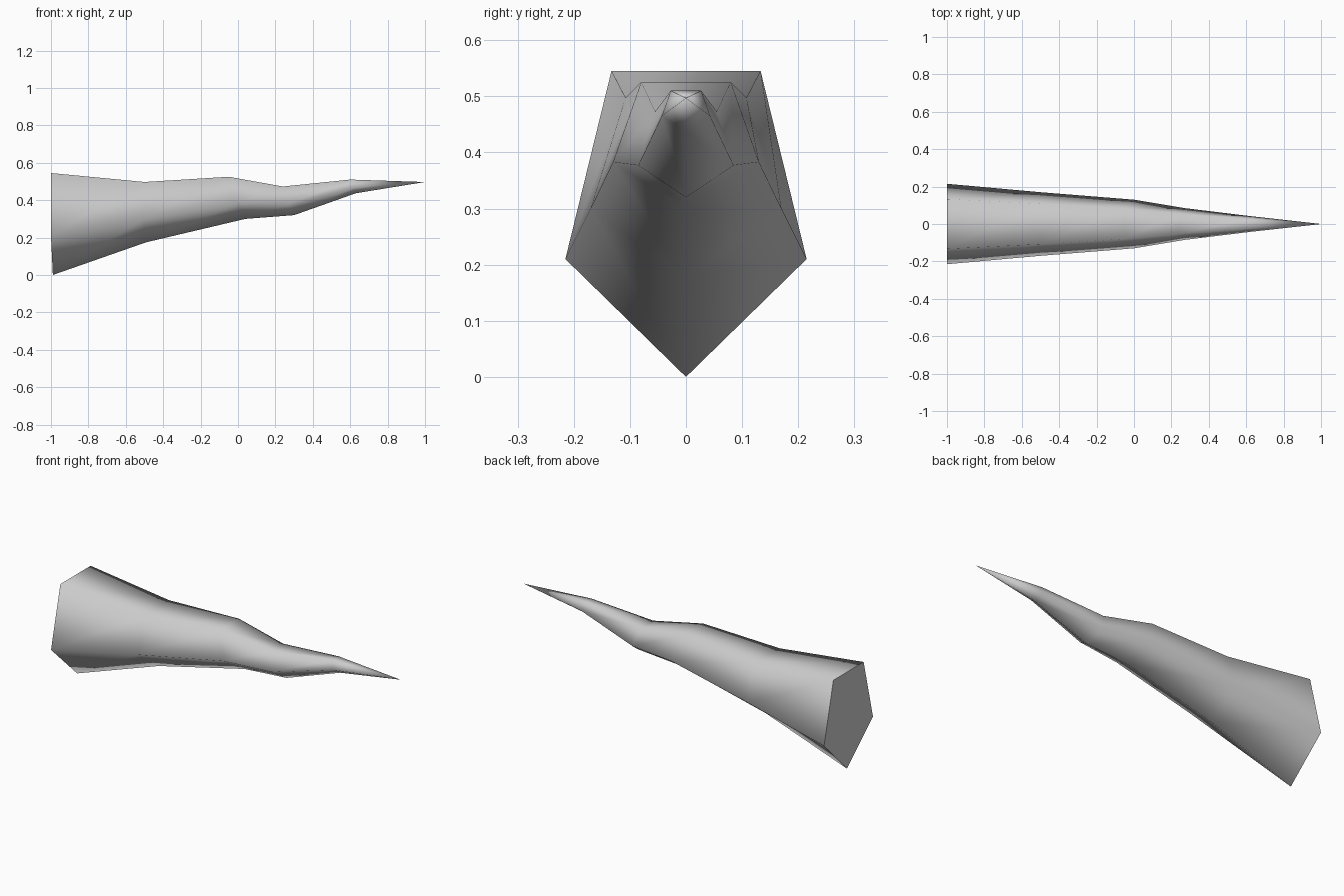
import bpy
import bmesh

if "Cube" in bpy.data.objects:
    bpy.data.objects.remove(bpy.data.objects["Cube"], do_unlink=True)

# Plain light grey horn material
grey = bpy.data.materials.new("light_grey")
grey.use_nodes = True
color = (0.6, 0.6, 0.6, 1)
grey.diffuse_color = color
grey.node_tree.nodes["Principled BSDF"].inputs["Base Color"].default_value = color

# Five-sided rings along the horn, each given by its
# top edge, side corner (position, half width, height) and lower keel
rings = [
    {"top": (-1.0, 0.133, 0.545), "side": (-1.0, 0.215, 0.21), "keel": (-0.99, 0.0)},
    {"top": (-0.5, 0.108, 0.497), "side": (-0.5, 0.17, 0.3), "keel": (-0.49, 0.175)},
    {"top": (-0.05, 0.08, 0.525), "side": (0.0, 0.13, 0.383), "keel": (0.04, 0.3)},
    {"top": (0.24, 0.055, 0.473), "side": (0.27, 0.085, 0.377), "keel": (0.3, 0.32)},
    {"top": (0.6, 0.027, 0.51), "side": (0.615, 0.043, 0.465), "keel": (0.63, 0.437)},
]
tip_point = (1.0, 0, 0.497)


def add_ring(bm, top, side, keel):
    """Mirror the top and side corners about the middle plane."""
    points = [(x, s * w, z) for s, pair in ((1, (top, side)),) for x, w, z in pair]
    points.append((keel[0], 0, keel[1]))
    points += [(x, -w, z) for x, w, z in (side, top)]
    return [bm.verts.new(p) for p in points]


# Horn: bridge the rings, close to a point, cap the wide end
bm = bmesh.new()
loops = [add_ring(bm, **ring) for ring in rings]
tip = bm.verts.new(tip_point)
count = len(loops[0])
for i in range(count):
    j = (i + 1) % count
    for a, b in zip(loops, loops[1:]):
        bm.faces.new((a[i], a[j], b[j], b[i]))
    bm.faces.new((loops[-1][i], loops[-1][j], tip))
cap = bm.faces.new(loops[0])
bmesh.ops.recalc_face_normals(bm, faces=bm.faces)

# Smooth sides with a crisp rim around the flat cap
for face in bm.faces:
    face.smooth = face is not cap
for edge in cap.edges:
    edge.smooth = False

mesh = bpy.data.meshes.new("horn")
bm.to_mesh(mesh)
bm.free()
mesh.materials.append(grey)
horn = bpy.data.objects.new("horn", mesh)
bpy.context.collection.objects.link(horn)
